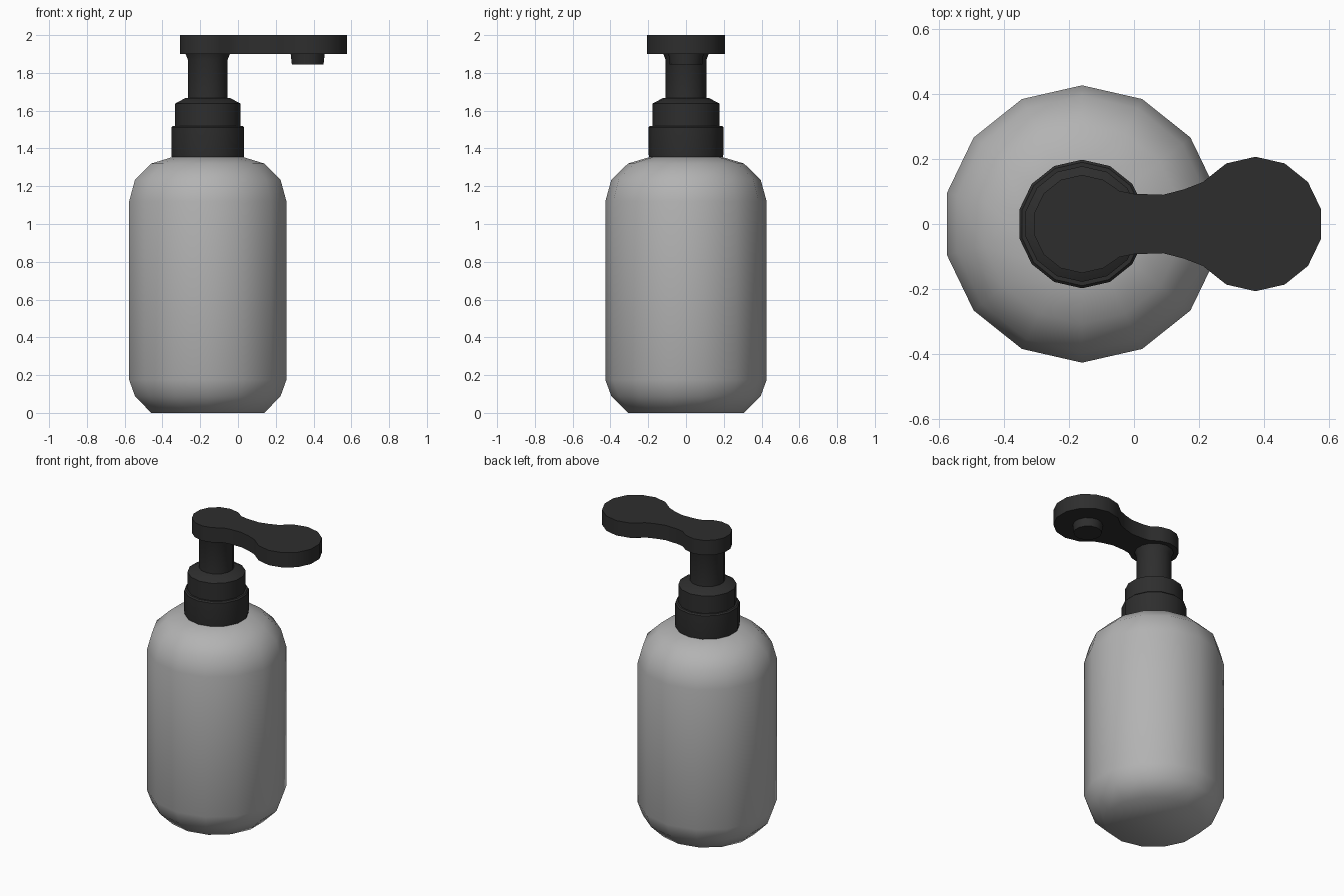
import bpy, bmesh, math

if "Cube" in bpy.data.objects:
    bpy.data.objects.remove(bpy.data.objects["Cube"])

SIDES = 14
STEP = 2 * math.pi / SIDES


def material(name, v):
    m = bpy.data.materials.new(name)
    m.diffuse_color = (v, v, v, 1)
    m.use_nodes = True
    m.node_tree.nodes["Principled BSDF"].inputs["Base Color"].default_value = m.diffuse_color
    return m


grey = material("bottle grey", 0.45)
black = material("pump black", 0.027)


def finish(name, bm, mat, angle):
    bmesh.ops.recalc_face_normals(bm, faces=bm.faces)
    me = bpy.data.meshes.new(name)
    bm.to_mesh(me)
    bm.free()
    ob = bpy.data.objects.new(name, me)
    bpy.context.collection.objects.link(ob)
    me.materials.append(mat)
    bpy.ops.object.select_all(action='DESELECT')
    ob.select_set(True)
    bpy.context.view_layer.objects.active = ob
    bpy.ops.object.shade_smooth_by_angle(angle=math.radians(angle))
    return ob


def lathe(name, cx, profile, mat, angle=30):
    """Turned solid from (radius, z) pairs, a vertex pointing to +y."""
    bm = bmesh.new()
    rings = []
    for r, z in profile:
        rings.append([bm.verts.new((cx + r * math.cos(math.pi / 2 + i * STEP),
                                    r * math.sin(math.pi / 2 + i * STEP), z))
                      for i in range(SIDES)])
    for a, b in zip(rings, rings[1:]):
        for i in range(SIDES):
            j = (i + 1) % SIDES
            bm.faces.new((a[i], a[j], b[j], b[i]))
    bm.faces.new(rings[0])
    bm.faces.new(rings[-1])
    return finish(name, bm, mat, angle)


AX = -0.16   # bottle axis
TIP = 0.374  # centre of the press plate

# Bottle body
lathe("bottle", AX, [(0.307, 0), (0.395, 0.088), (0.427, 0.175), (0.427, 1.12),
                     (0.395, 1.235), (0.307, 1.32), (0.19, 1.355)], grey, 50)
# Screw collar, upper collar and stem
lathe("collar", AX, [(0.194, 1.345), (0.198, 1.37), (0.198, 1.512), (0.19, 1.52)], black)
lathe("upper_collar", AX, [(0.178, 1.515), (0.178, 1.637), (0.12, 1.668)], black)
lathe("stem", AX, [(0.108, 1.66), (0.108, 1.87), (0.121, 1.902)], black)
# Outlet under the press plate
lathe("nozzle", TIP - 0.005, [(0.086, 1.845), (0.093, 1.905)], black)

# Pump head: half outline, from the left round end to the right press plate
half = []
for k in range(3, -2, -1):
    t = math.pi / 2 + k * STEP
    half.append((AX + 0.151 * math.cos(t), 0.151 * math.sin(t)))
half += [(-0.045, 0.102), (0.0, 0.093), (0.09, 0.09), (0.155, 0.107)]
for k in range(2, -4, -1):
    t = math.pi / 2 + k * STEP
    half.append((TIP + 0.207 * math.cos(t), 0.207 * math.sin(t)))
outline = half + [(x, -y) for x, y in reversed(half)]

bm = bmesh.new()
low = [bm.verts.new((x, y, 1.9)) for x, y in outline]
top = [bm.verts.new((x, y, 2.0)) for x, y in outline]
for i in range(len(low)):
    j = (i + 1) % len(low)
    bm.faces.new((low[i], low[j], top[j], top[i]))
bm.faces.new(low)
bm.faces.new(top)
finish("pump_head", bm, black, 30)
